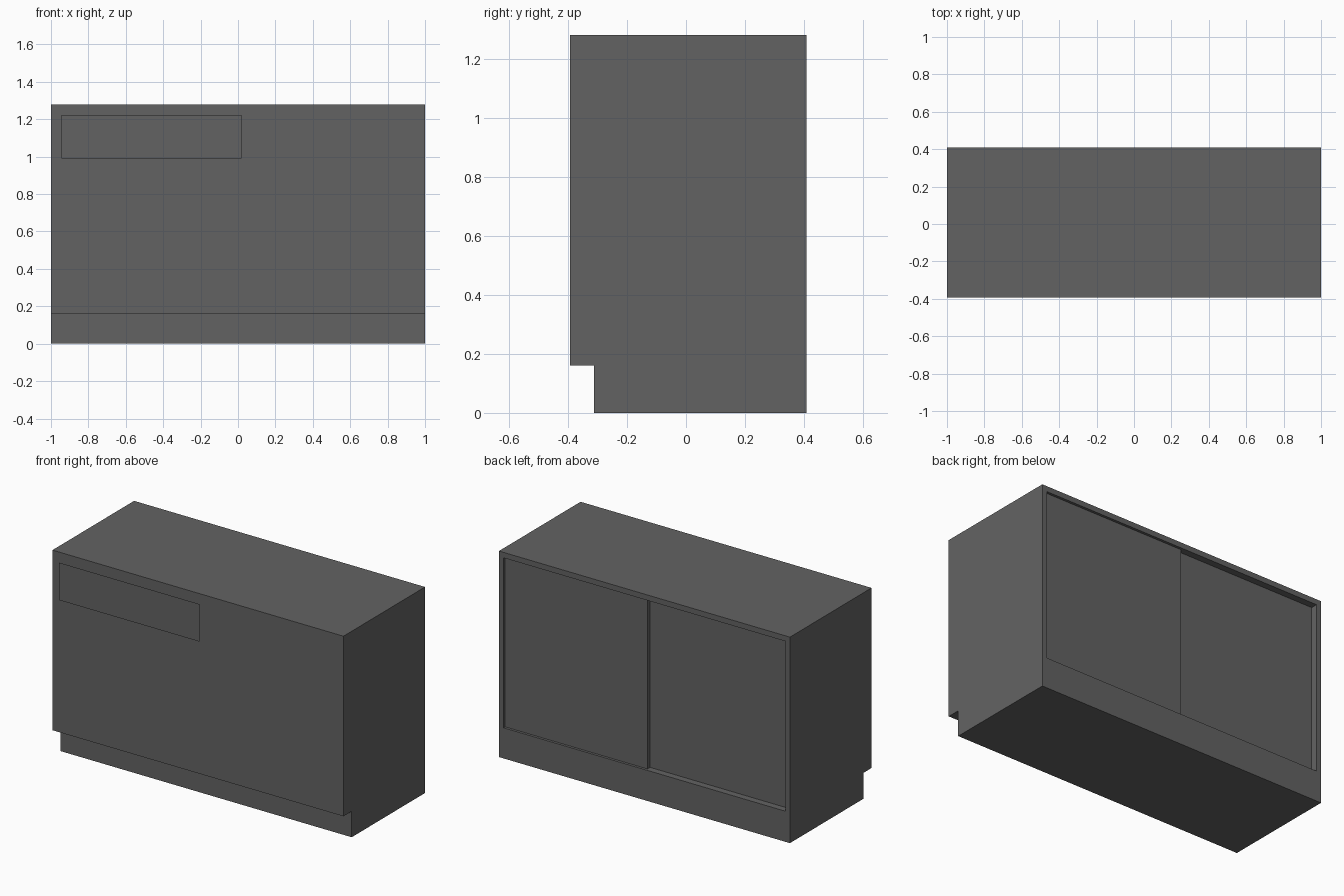
import bpy, bmesh

if "Cube" in bpy.data.objects:
    bpy.data.objects.remove(bpy.data.objects["Cube"])

X = 1.0
FRONT, BACK, KICK_Y = -0.393, 0.408, -0.312
KICK_Z, TOP = 0.161, 1.28
OPEN_X, OPEN_LOW, OPEN_HIGH = 0.968, 0.19, 1.246

dark = bpy.data.materials.new("dark_grey")
dark.diffuse_color = (0.124, 0.124, 0.124, 1)
dark.use_nodes = True
dark.node_tree.nodes["Principled BSDF"].inputs["Base Color"].default_value = dark.diffuse_color


def finish(name, bm):
    bmesh.ops.recalc_face_normals(bm, faces=bm.faces)
    mesh = bpy.data.meshes.new(name)
    bm.to_mesh(mesh)
    bm.free()
    mesh.materials.append(dark)
    obj = bpy.data.objects.new(name, mesh)
    bpy.context.collection.objects.link(obj)
    return obj


def box(name, lo, hi):
    bm = bmesh.new()
    bmesh.ops.create_cube(bm, size=1)
    for v in bm.verts:
        v.co = [(a + b) / 2 + c * (b - a) for a, b, c in zip(lo, hi, v.co)]
    return finish(name, bm)


# Counter body: side profile with toe kick, extruded along x
profile = [(KICK_Y, 0), (BACK, 0), (BACK, TOP), (FRONT, TOP),
           (FRONT, KICK_Z), (KICK_Y, KICK_Z)]
bm = bmesh.new()
side = bm.faces.new([bm.verts.new((-X, y, z)) for y, z in profile])
ext = bmesh.ops.extrude_face_region(bm, geom=[side], use_keep_orig=True)
for v in ext["geom"]:
    if isinstance(v, bmesh.types.BMVert):
        v.co.x = X
bmesh.ops.recalc_face_normals(bm, faces=bm.faces)

# Open storage space at the back
back = next(f for f in bm.faces if f.normal.y > 0.9)
bmesh.ops.inset_individual(bm, faces=[back], thickness=0.03)
for v in back.verts:
    v.co.x = OPEN_X if v.co.x > 0 else -OPEN_X
    v.co.z = OPEN_HIGH if v.co.z > 0.6 else OPEN_LOW
hole = bmesh.ops.extrude_discrete_faces(bm, faces=[back])["faces"][0]
for v in hole.verts:
    v.co.y = FRONT + 0.035
finish("counter_body", bm)

# Two sliding doors on separate tracks
box("outer_sliding_door", (-0.01, BACK - 0.04, OPEN_LOW), (OPEN_X, BACK - 0.016, OPEN_HIGH))
box("inner_sliding_door", (-OPEN_X, BACK - 0.065, OPEN_LOW), (0.03, BACK - 0.042, OPEN_HIGH))

# Thin label plate floating just in front of the front face
bm = bmesh.new()
bm.faces.new([bm.verts.new((x, -0.406, z)) for x, z in
              [(-0.945, 0.989), (0.018, 0.989), (0.018, 1.222), (-0.945, 1.222)]])
plate = finish("front_plate", bm)
if plate.data.polygons[0].normal.y > 0:
    plate.data.flip_normals()
